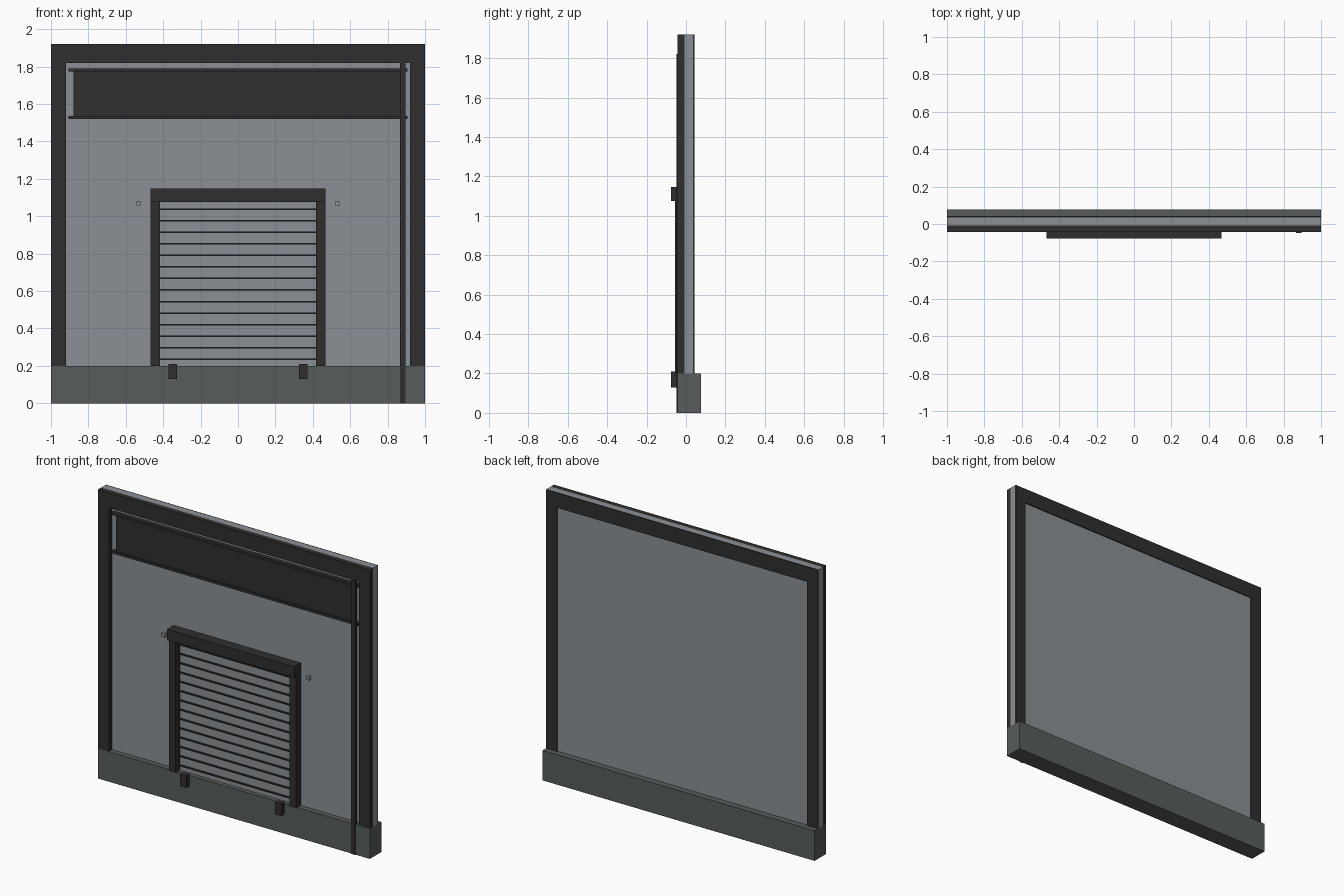
import bpy

old = bpy.data.objects.get("Cube")
if old:
    bpy.data.objects.remove(old, do_unlink=True)


def make_material(name, rgb):
    m = bpy.data.materials.new(name)
    m.use_nodes = True
    m.diffuse_color = (*rgb, 1)
    m.node_tree.nodes["Principled BSDF"].inputs["Base Color"].default_value = (*rgb, 1)
    return m


GREY = make_material("wall grey", (0.26, 0.28, 0.30))
CONCRETE = make_material("concrete", (0.095, 0.107, 0.105))
DARK = make_material("dark metal", (0.028, 0.028, 0.028))


def box(name, x, y, z, mat):
    """Box from (min, max) ranges on each axis."""
    mesh = bpy.data.meshes.new(name)
    verts = [(a, b, c) for a in x for b in y for c in z]
    faces = [(0, 1, 3, 2), (4, 6, 7, 5), (0, 4, 5, 1),
             (2, 3, 7, 6), (0, 2, 6, 4), (1, 5, 7, 3)]
    mesh.from_pydata(verts, [], faces)
    mesh.materials.append(mat)
    obj = bpy.data.objects.new(name, mesh)
    bpy.context.collection.objects.link(obj)
    return obj


def pair(name, x, y, z, mat):
    """Mirrored pair of boxes about x = 0."""
    box("left_" + name, x, y, z, mat)
    box("right_" + name, (-x[1], -x[0]), y, z, mat)


WALL_FRONT, WALL_BACK = -0.008, 0.035
FRAME_FRONT, FRAME_BACK = -0.042, 0.042
BASE_TOP, TOP = 0.2, 1.92

# Foundation and wall slab
box("foundation", (-1, 1), (-0.043, 0.077), (0, BASE_TOP), CONCRETE)
box("wall", (-1, 1), (WALL_FRONT, WALL_BACK), (BASE_TOP, TOP), GREY)

# Frame on both faces of the wall
for side, depth in (("front", (FRAME_FRONT, WALL_FRONT)),
                    ("back", (WALL_BACK, FRAME_BACK))):
    pair(side + "_post", (0.92, 1), depth, (BASE_TOP, 1.82), DARK)
    box(side + "_beam", (-1, 1), depth, (1.82, TOP), DARK)

# Fascia panel with rails along its top and bottom
box("fascia_panel", (-0.88, 0.88), (-0.027, WALL_FRONT), (1.53, 1.78), DARK)
for name, z in (("lower", 1.52), ("upper", 1.775)):
    box(name + "_fascia_rail", (-0.905, 0.905), (-0.036, WALL_FRONT),
        (z, z + 0.016), DARK)

# Drain pipe
box("drain_pipe", (0.865, 0.895), (-0.049, -0.03), (0, 1.82), DARK)

# Door surround
pair("door_post", (0.418, 0.468), (-0.057, WALL_FRONT), (BASE_TOP, 1.075), DARK)
box("door_lintel", (-0.468, 0.468), (-0.077, WALL_FRONT), (1.075, 1.147), DARK)

# Shutter with dark ribs
box("shutter", (-0.418, 0.418), (-0.014, WALL_FRONT), (BASE_TOP, 1.075), GREY)
for i in range(14):
    z = 0.235 + i * 0.0618
    box(f"shutter_rib_{i + 1}", (-0.418, 0.418), (-0.024, -0.014),
        (z - 0.004, z + 0.004), DARK)

# Dock bumpers and small wall lamps
pair("bumper", (0.326, 0.372), (-0.077, -0.043), (0.13, 0.21), DARK)
pair("wall_lamp", (0.52, 0.544), (-0.03, WALL_FRONT), (1.058, 1.082), GREY)
